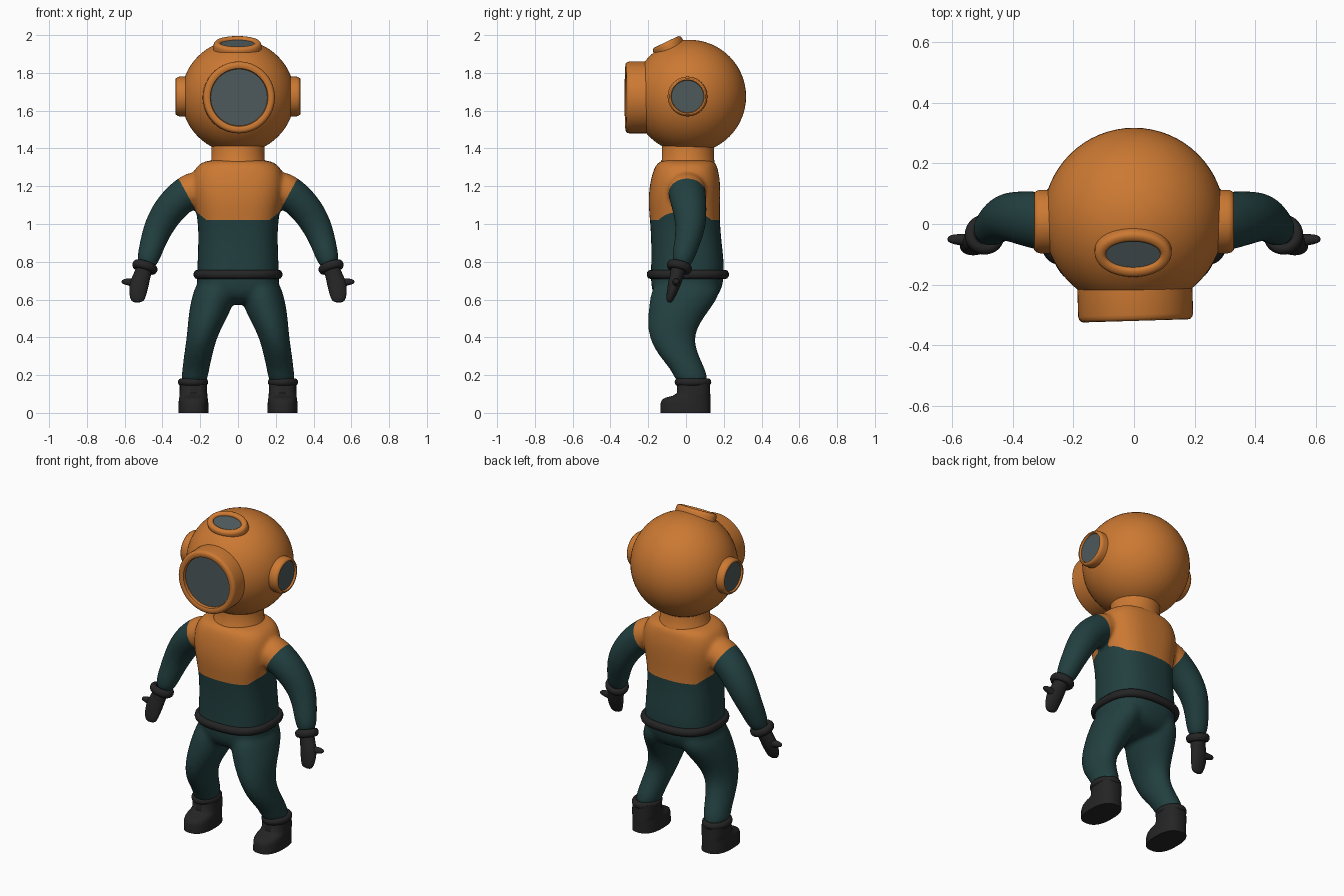
import bpy
import bmesh
from math import cos, sin, pi, radians, copysign
from mathutils import Vector, Matrix

if "Cube" in bpy.data.objects:
    bpy.data.objects.remove(bpy.data.objects["Cube"])


def material(name, rgb):
    m = bpy.data.materials.new(name)
    m.use_nodes = True
    m.diffuse_color = (*rgb, 1)
    m.node_tree.nodes["Principled BSDF"].inputs["Base Color"].default_value = (*rgb, 1)
    return m


COPPER = material("copper orange", (0.6, 0.19, 0.032))
TEAL = material("dark teal", (0.016, 0.05, 0.051))
RUBBER = material("black rubber", (0.018, 0.018, 0.018))
GLASS = material("grey glass", (0.075, 0.1, 0.105))


def loft(bm, rings, p=2, n=32, follow=False, closed=False):
    """Skin rings (x, y, z, radius x, radius y); p squares the outline off."""
    centres = [Vector(r[:3]) for r in rings]
    loops = []
    for k, (c, ring) in enumerate(zip(centres, rings)):
        turn = Matrix.Identity(3)
        if follow:
            t = centres[min(k + 1, len(rings) - 1)] - centres[max(k - 1, 0)]
            turn = Vector((0, 0, 1)).rotation_difference(t).to_matrix()
        loop = []
        for i in range(n):
            u, v = cos(2 * pi * i / n), sin(2 * pi * i / n)
            q = Vector((copysign(abs(u) ** (2 / p), u) * ring[3],
                        copysign(abs(v) ** (2 / p), v) * ring[4], 0))
            loop.append(bm.verts.new(c + turn @ q))
        loops.append(loop)
    pairs = list(zip(loops, loops[1:]))
    if closed:
        pairs.append((loops[-1], loops[0]))
    else:
        bm.faces.new(loops[0])
        bm.faces.new(loops[-1])
    for a, b in pairs:
        for i in range(n):
            j = (i + 1) % n
            bm.faces.new((a[i], a[j], b[j], b[i]))


def finish(name, bm, mat, matrix=None, subdiv=0):
    if matrix:
        bm.transform(matrix)
    bmesh.ops.recalc_face_normals(bm, faces=bm.faces)
    me = bpy.data.meshes.new(name)
    bm.to_mesh(me)
    bm.free()
    me.materials.append(mat)
    me.shade_smooth()
    me.set_sharp_from_angle(angle=radians(50))
    ob = bpy.data.objects.new(name, me)
    bpy.context.collection.objects.link(ob)
    if subdiv:
        ob.modifiers.new("round", 'SUBSURF').levels = subdiv
        ob.modifiers["round"].render_levels = subdiv
    return ob


def aim(loc, direction):
    return Matrix.Translation(loc) @ Vector(direction).to_track_quat('Z', 'Y').to_matrix().to_4x4()


def band(name, matrix, rx, ry, thick, tall, p=2):
    """Rounded ring around the local z axis."""
    bm = bmesh.new()
    steps = [2 * pi * k / 12 for k in range(12)]
    loft(bm, [(0, 0, tall * sin(a), rx + thick * cos(a), ry + thick * cos(a)) for a in steps],
         p=p, n=48, closed=True)
    return finish(name, bm, RUBBER, matrix)


def port(name, loc, direction, rx, ry, rim, depth, recess):
    """Window frame with a rounded rim, and its glass."""
    m = aim(loc, direction)
    profile = [(0, -depth), (0, -0.02), (0.003, -0.009), (0.009, -0.002), (0.017, 0),
               (rim - 0.01, 0), (rim - 0.003, -0.004), (rim, -recess), (rim, -depth)]
    bm = bmesh.new()
    loft(bm, [(0, 0, h, rx - d, ry - d) for d, h in profile], n=56, closed=True)
    finish(name + "_frame", bm, COPPER, m)
    bm = bmesh.new()
    loft(bm, [(0, 0, h, rx - rim + 0.002, ry - rim + 0.002) for h in (-recess - 0.006, -recess)], n=56)
    finish(name + "_glass", bm, GLASS, m)


# Helmet and its four windows
bm = bmesh.new()
bmesh.ops.create_uvsphere(bm, u_segments=64, v_segments=32, radius=0.3)
finish("helmet", bm, COPPER, Matrix.Translation((0, 0.018, 1.675)))
port("front_window", (0.006, -0.32, 1.67), (0.03, -1, 0), 0.19, 0.19, 0.04, 0.12, 0.022)
port("left_window", (0.33, 0.008, 1.675), (1, 0, 0), 0.105, 0.105, 0.02, 0.06, 0.012)
port("right_window", (-0.33, 0.008, 1.675), (-1, 0, 0), 0.105, 0.105, 0.02, 0.06, 0.012)
port("top_window", (-0.003, -0.105, 1.964), (0, -0.43, 0.9), 0.127, 0.085, 0.037, 0.06, 0.012)

# Neck collar
bm = bmesh.new()
loft(bm, [(0, 0.01, 1.28, 0.142, 0.142), (0, 0.01, 1.335, 0.144, 0.142),
          (0, 0.01, 1.34, 0.14, 0.138), (0, 0.01, 1.43, 0.14, 0.138)], n=48)
finish("neck_collar", bm, COPPER)

# Suit: torso, legs and arms fused into one soft skin
torso = [(0.57, 0.14, -0.12, 0.12), (0.63, 0.22, -0.185, 0.185), (0.73, 0.217, -0.187, 0.206),
         (0.85, 0.213, -0.183, 0.196), (1.0, 0.208, -0.188, 0.178), (1.12, 0.235, -0.203, 0.182),
         (1.23, 0.25, -0.19, 0.183), (1.31, 0.225, -0.165, 0.165), (1.345, 0.16, -0.135, 0.15)]
leg = [(0.235, 0.037, 0.14, 0.07, 0.086), (0.226, 0.02, 0.22, 0.071, 0.09),
       (0.21, -0.045, 0.31, 0.076, 0.108), (0.19, -0.083, 0.41, 0.08, 0.12),
       (0.155, -0.05, 0.52, 0.108, 0.152), (0.127, -0.003, 0.62, 0.117, 0.188),
       (0.11, 0.01, 0.72, 0.1, 0.17)]
arm = [(0.492, -0.033, 0.76, 0.056, 0.054), (0.458, 0, 0.88, 0.066, 0.066),
       (0.425, 0.027, 0.98, 0.079, 0.08), (0.365, 0.02, 1.08, 0.088, 0.092),
       (0.28, 0.005, 1.165, 0.092, 0.1), (0.17, 0, 1.21, 0.1, 0.105)]
bm = bmesh.new()
loft(bm, [(0, (a + b) / 2, z, rx, (b - a) / 2) for z, rx, a, b in torso], p=2.6)
for s in (1, -1):
    loft(bm, [(s * r[0], *r[1:]) for r in leg])
    loft(bm, [(s * r[0], *r[1:]) for r in arm], follow=True)
suit = finish("diving_suit", bm, TEAL, subdiv=2)
remesh = suit.modifiers.new("fuse", 'REMESH')
remesh.mode = 'VOXEL'
remesh.voxel_size = 0.011
soften = suit.modifiers.new("soften", 'SMOOTH')
soften.factor = 0.5
soften.iterations = 14
fused = bpy.data.meshes.new_from_object(suit.evaluated_get(bpy.context.evaluated_depsgraph_get()))
suit.modifiers.clear()
suit.data = fused
fused.materials.clear()
fused.materials.append(TEAL)
fused.materials.append(COPPER)

# Copper breastplate: cut its outline into the skin, then colour the inside
cuts = [(Vector((0, 0, 1.02)), Vector((0, 0, -1)))]
for s in (1, -1):
    cuts.append((Vector((s * 0.2, 0, 1.03)), Vector((s * 0.22, 0, -0.12)).normalized()))
    cuts.append((Vector((s * 0.165, 0, 1.02)), Vector((s * 0.04, 0, -0.05)).normalized()))
bm = bmesh.new()
bm.from_mesh(fused)
for p, nrm in cuts:
    bmesh.ops.bisect_plane(bm, geom=bm.verts[:] + bm.edges[:] + bm.faces[:], plane_co=p, plane_no=nrm)
for f in bm.faces:
    c = f.calc_center_median()
    f.material_index = int(all((c - p).dot(nrm) < 0 for p, nrm in cuts))
bm.to_mesh(fused)
bm.free()
fused.shade_smooth()

# Belt
band("belt", Matrix.Translation((0, 0.01, 0.733)), 0.216, 0.198, 0.02, 0.024, p=2.6)

# Gloves, boots and their cuffs
glove = [(0.53, -0.09, 0.583, 0.03, 0.014), (0.533, -0.082, 0.615, 0.045, 0.024),
         (0.525, -0.062, 0.68, 0.054, 0.035), (0.505, -0.047, 0.735, 0.044, 0.037),
         (0.49, -0.035, 0.78, 0.045, 0.045)]
thumb = [(0.52, -0.056, 0.68, 0.026, 0.022), (0.57, -0.052, 0.693, 0.021, 0.02),
         (0.6, -0.05, 0.695, 0.016, 0.016), (0.617, -0.05, 0.694, 0.008, 0.008)]
boot = [(0, -0.135, 0.13, 0.08), (0.05, -0.135, 0.13, 0.079), (0.07, -0.127, 0.13, 0.077),
        (0.082, -0.105, 0.13, 0.075), (0.09, -0.07, 0.129, 0.074), (0.105, -0.049, 0.128, 0.073),
        (0.17, -0.045, 0.126, 0.072)]
for s, side in ((1, "left"), (-1, "right")):
    bm = bmesh.new()
    for part in (glove, thumb):
        loft(bm, [(s * r[0], *r[1:]) for r in part], n=16, follow=True)
    finish(side + "_glove", bm, RUBBER, subdiv=2)
    band(side + "_wrist_cuff", aim((s * 0.493, -0.035, 0.772), (s * -0.3, 0.25, 1)),
         0.048, 0.052, 0.018, 0.023)
    bm = bmesh.new()
    loft(bm, [(s * 0.236, (a + b) / 2, z, rx, (b - a) / 2) for z, a, b, rx in boot], p=2.5, n=48)
    finish(side + "_boot", bm, RUBBER)
    band(side + "_boot_cuff", Matrix.Translation((s * 0.238, 0.037, 0.163)), 0.063, 0.08, 0.017, 0.02)
